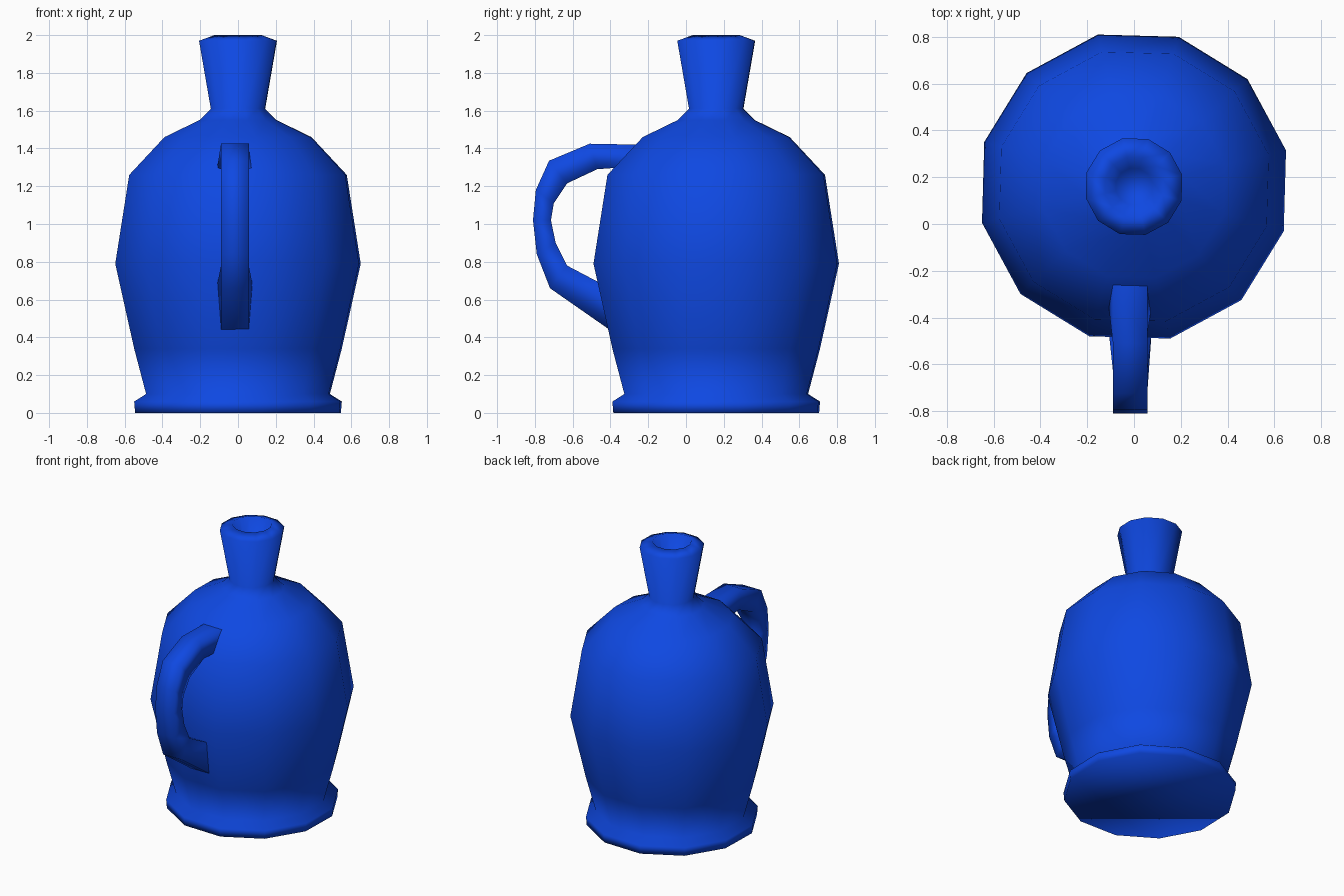
import bpy, bmesh, math

cube = bpy.data.objects.get("Cube")
if cube:
    bpy.data.objects.remove(cube, do_unlink=True)

SIDES = 12
TURN = math.radians(13.4)
AXIS_Y = 0.16

# Glaze colour
blue = bpy.data.materials.new("blue_glaze")
blue.use_nodes = True
colour = (0.0045, 0.065, 0.76, 1)
blue.diffuse_color = colour
blue.node_tree.nodes["Principled BSDF"].inputs["Base Color"].default_value = colour


def loft(name, rings, cap_start=False, cap_end=False):
    """Skin a list of closed rings into a smooth object."""
    bm = bmesh.new()
    loops = [[bm.verts.new(p) for p in ring] for ring in rings]
    for a, b in zip(loops, loops[1:]):
        n = len(a)
        for i in range(n):
            j = (i + 1) % n
            bm.faces.new((a[i], a[j], b[j], b[i]))
    if cap_start:
        bm.faces.new(loops[0][::-1])
    if cap_end:
        bm.faces.new(loops[-1])
    bmesh.ops.recalc_face_normals(bm, faces=bm.faces)
    for f in bm.faces:
        f.smooth = True
    mesh = bpy.data.meshes.new(name)
    bm.to_mesh(mesh)
    bm.free()
    mesh.materials.append(blue)
    obj = bpy.data.objects.new(name, mesh)
    bpy.context.collection.objects.link(obj)
    return obj


def circle(radius, z):
    angles = [TURN + math.tau * i / SIDES for i in range(SIDES)]
    return [(radius * math.cos(a), AXIS_Y + radius * math.sin(a), z) for a in angles]


# Jug body: foot, belly, shoulder, flared neck and hollow mouth (radius, height)
profile = [
    (0.56, 0), (0.565, 0.06), (0.5, 0.1), (0.565, 0.34), (0.668, 0.79),
    (0.592, 1.26), (0.4, 1.46), (0.21, 1.55), (0.148, 1.61),
    (0.212, 1.97), (0.128, 2.0), (0.08, 1.87),
]
loft("jug_body", [circle(r, z) for r, z in profile], cap_start=True, cap_end=True)

# Handle: outer and inner edge points (y, z), rectangular section
outer = [(-0.25, 1.42), (-0.51, 1.425), (-0.725, 1.335), (-0.795, 1.18),
         (-0.81, 1.02), (-0.79, 0.84), (-0.72, 0.66), (-0.39, 0.43)]
inner = [(-0.34, 1.3), (-0.47, 1.29), (-0.63, 1.215), (-0.7, 1.11),
         (-0.715, 1.02), (-0.69, 0.9), (-0.63, 0.78), (-0.44, 0.68)]
left, right = 0.057, -0.09
sections = []
for i, ((oy, oz), (iy, iz)) in enumerate(zip(outer, inner)):
    # the inner edge flares where the handle meets the body
    flare = 0.02 if i in (0, len(outer) - 1) else 0
    sections.append([(right, oy, oz), (left, oy, oz),
                     (left + flare, iy, iz), (right - flare, iy, iz)])
loft("handle", sections)
